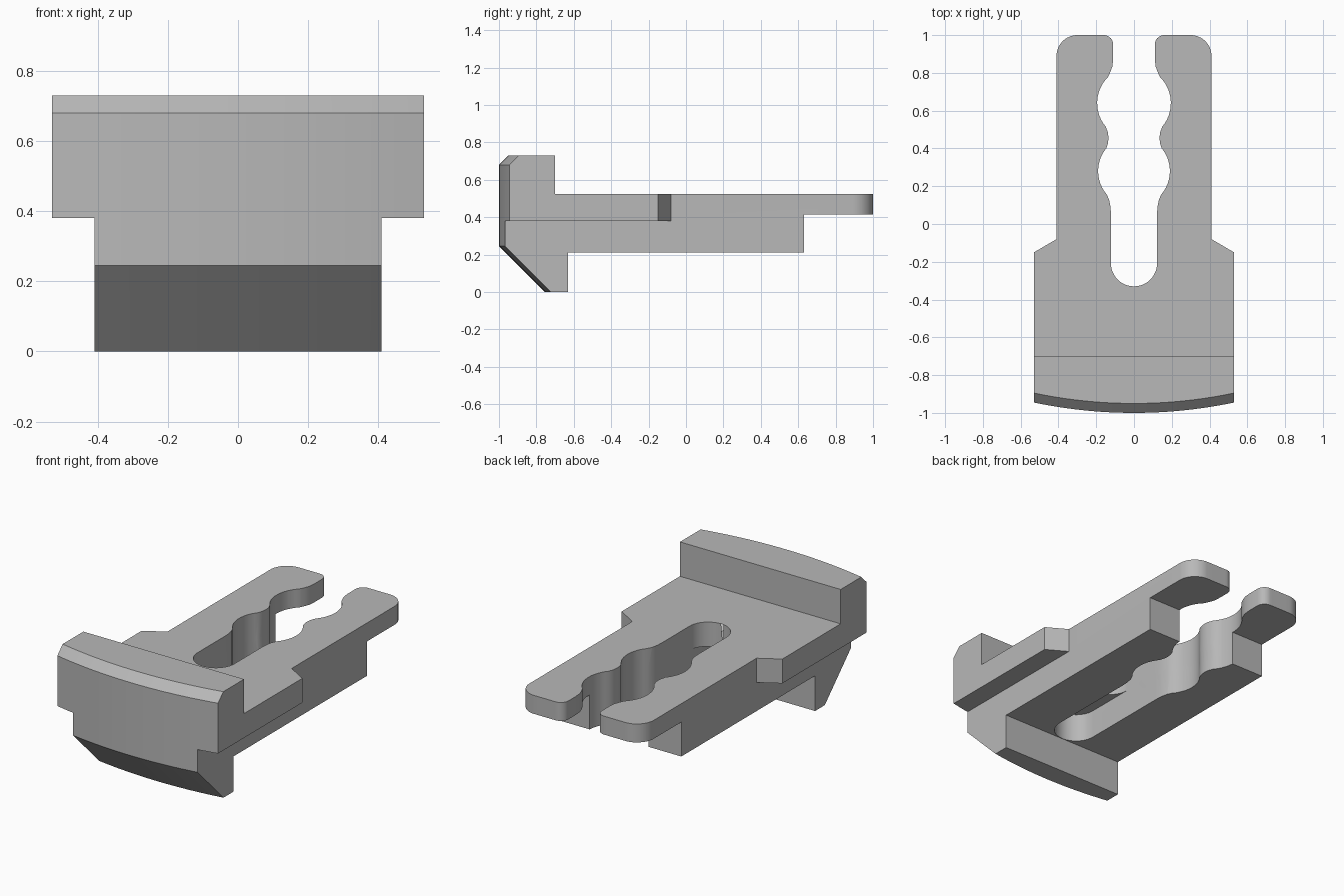
import bpy, bmesh
from math import sin, cos, radians, sqrt

if "Cube" in bpy.data.objects:
    bpy.data.objects.remove(bpy.data.objects["Cube"])

HALF_W, BODY_W, RADIUS, STEPS = 0.53, 0.41, 2.58, 24

grey = bpy.data.materials.new("plain_grey")
grey.use_nodes = True
colour = (0.48, 0.48, 0.48, 1)
grey.diffuse_color = colour
grey.node_tree.nodes["Principled BSDF"].inputs["Base Color"].default_value = colour


def loft(name, rings):
    """Skin a row of matching closed rings and cap both ends."""
    bm = bmesh.new()
    rows = [[bm.verts.new(p) for p in ring] for ring in rings]
    n = len(rows[0])
    for a, b in zip(rows, rows[1:]):
        for i in range(n):
            j = (i + 1) % n
            bm.faces.new((a[i], a[j], b[j], b[i]))
    bm.faces.new(rows[0])
    bm.faces.new(rows[-1])
    bmesh.ops.recalc_face_normals(bm, faces=bm.faces)
    mesh = bpy.data.meshes.new(name)
    bm.to_mesh(mesh)
    bm.free()
    mesh.materials.append(grey)
    obj = bpy.data.objects.new(name, mesh)
    bpy.context.collection.objects.link(obj)
    return obj


def prism(name, outline, low, high):
    return loft(name, [[(x, y, z) for x, y in outline] for z in (low, high)])


def arc(cx, cy, r, start, end, steps=12):
    angles = [radians(start + (end - start) * i / steps) for i in range(steps + 1)]
    return [(cx + r * cos(a), cy + r * sin(a)) for a in angles]


def mirrored(points):
    return [(-x, y) for x, y in points]


# Clip body: side profile swept across x, its front points following an arc
front = [(-1, 0.68), (-1, 0.245), (-0.755, 0)]
rest = [(-0.63, 0), (-0.63, 0.21), (0.63, 0.21), (0.63, 0.415), (1, 0.415),
        (1, 0.525), (-0.7, 0.525), (-0.7, 0.73)]
front = [(-0.95, 0.73)] + front
rings = []
for s in range(STEPS + 1):
    x = HALF_W * (2 * s / STEPS - 1)
    sag = RADIUS - sqrt(RADIUS ** 2 - x * x)
    rings.append([(x, y + sag, z) for y, z in front] + [(x, y, z) for y, z in rest])
body = loft("clip_body", rings)

# Slot wall: rounded mouth, two round sockets, straight throat
wall = [(0.16, 1.1), (0.16, 1)] + arc(0.16, 0.95, 0.05, 100, 180, 6)
wall += [(0.11, 0.88), (0.114, 0.835), (0.125, 0.805)]
wall += arc(0, 0.64, 0.195, 45, -40)
wall += [(0.138, 0.485), (0.135, 0.455), (0.138, 0.428)]
wall += arc(0, 0.28, 0.19, 40, -40)
wall += [(0.132, 0.13), (0.124, 0.09), (0.122, 0.05)]


def slot(name, end_y, low, high):
    r = 0.122
    return prism(name, wall + arc(0, end_y + r, r, 0, -180, 24) + mirrored(wall)[::-1], low, high)


cutters = [slot("upper_slot_cutter", -0.33, 0.1, 0.9),
           slot("lower_slot_cutter", -0.628, 0.1, 0.38)]

# Side cutters: undercut below the flange, slanted shoulder and rounded finger tip
under = [(BODY_W, -1.2), (0.7, -1.2), (0.7, 1.2), (BODY_W, 1.2)]
shoulder = [(0.7, 1.2), (0.7, -0.25), (BODY_W, -0.08)]
shoulder += arc(BODY_W - 0.11, 0.89, 0.11, 0, 90) + [(BODY_W - 0.11, 1.2)]
for side, flip in (("left", list), ("right", mirrored)):
    cutters.append(prism(side + "_under_cutter", flip(under), -0.2, 0.38))
    cutters.append(prism(side + "_shoulder_cutter", flip(shoulder), -0.3, 1))

for cutter in cutters:
    cutter.hide_render = True
    mod = body.modifiers.new(cutter.name, "BOOLEAN")
    mod.operation, mod.solver, mod.object = "DIFFERENCE", "EXACT", cutter

# Bake the cuts and drop the cutters
graph = bpy.context.evaluated_depsgraph_get()
result = bpy.data.meshes.new_from_object(body.evaluated_get(graph))
body.modifiers.clear()
body.data = result
for cutter in cutters:
    bpy.data.objects.remove(cutter)

bpy.ops.object.select_all(action="DESELECT")
body.select_set(True)
bpy.context.view_layer.objects.active = body
bpy.ops.object.shade_smooth_by_angle(angle=radians(30))
